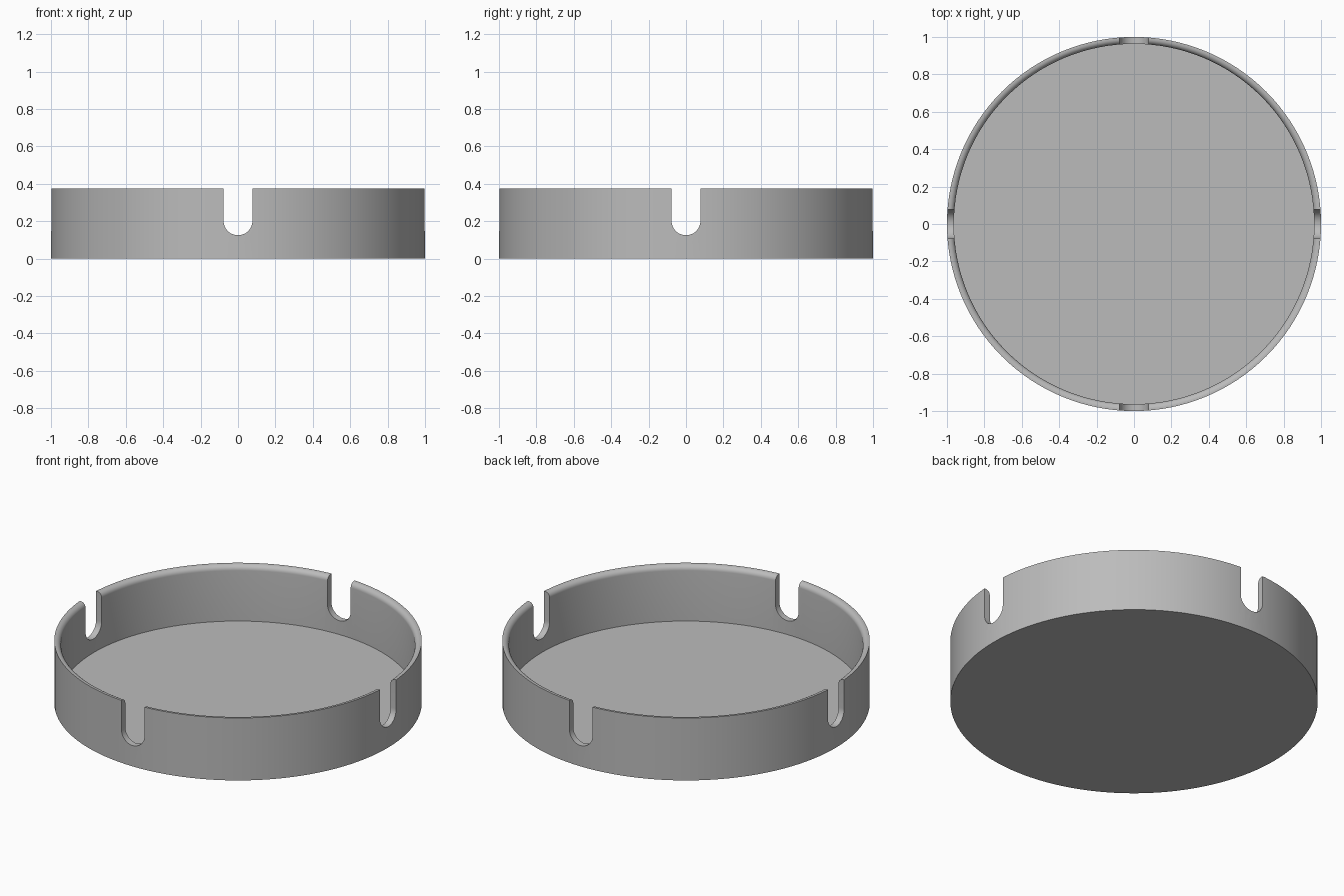
import bpy, bmesh, math
from mathutils import Matrix

cube = bpy.data.objects.get("Cube")
if cube:
    bpy.data.objects.remove(cube, do_unlink=True)

R, H = 1.0, 0.375            # outer radius, height
INNER, FLOOR = 0.963, 0.042  # inner radius, floor level
ROUND = 0.03                 # rounding of the inner rim
SLOT_R, SLOT_Z = 0.077, 0.202
SIDES = 128

grey = bpy.data.materials.new("plain grey")
grey.use_nodes = True
colour = (0.5, 0.5, 0.5, 1)
grey.diffuse_color = colour
grey.node_tree.nodes["Principled BSDF"].inputs["Base Color"].default_value = colour


def add_object(name, bm):
    bmesh.ops.recalc_face_normals(bm, faces=bm.faces)
    mesh = bpy.data.meshes.new(name)
    bm.to_mesh(mesh)
    bm.free()
    mesh.materials.append(grey)
    obj = bpy.data.objects.new(name, mesh)
    bpy.context.collection.objects.link(obj)
    return obj


# Round dish: a lathed wall profile with a rounded inner rim
profile = [(R, 0), (R, H)]
for i in range(9):
    a = math.pi / 2 * (1 + i / 8)
    # quarter circle from the flat top down to the inner wall
    profile.append((INNER + ROUND + ROUND * math.cos(a), H - ROUND + ROUND * math.sin(a)))
profile.append((INNER, FLOOR))

bm = bmesh.new()
rings = []
for r, z in profile:
    rings.append([bm.verts.new((r * math.cos(t), r * math.sin(t), z))
                  for t in (2 * math.pi * k / SIDES for k in range(SIDES))])
for low, high in zip(rings, rings[1:]):
    for k in range(SIDES):
        n = (k + 1) % SIDES
        bm.faces.new((low[k], low[n], high[n], high[k]))
bm.faces.new(rings[0])
bm.faces.new(rings[-1])
dish = add_object("round_dish", bm)


# Round-bottomed slots through the wall, one on each side
def slot_cutter(name, angle):
    bm = bmesh.new()
    outline = [(-SLOT_R, H + 0.1)]
    outline += [(SLOT_R * math.cos(a), SLOT_Z + SLOT_R * math.sin(a))
                for a in (math.pi * (1 + i / 24) for i in range(25))]
    outline.append((SLOT_R, H + 0.1))
    face = bm.faces.new([bm.verts.new((x, -1.2, z)) for x, z in outline])
    moved = bmesh.ops.extrude_face_region(bm, geom=[face])["geom"]
    bmesh.ops.translate(bm, vec=(0, 0.5, 0),
                        verts=[v for v in moved if isinstance(v, bmesh.types.BMVert)])
    bmesh.ops.transform(bm, matrix=Matrix.Rotation(angle, 4, "Z"), verts=bm.verts)
    return add_object(name, bm)


bpy.context.view_layer.objects.active = dish
for side, name in enumerate(("front", "left", "back", "right")):
    cutter = slot_cutter(name + "_slot_cutter", side * math.pi / 2)
    cut = dish.modifiers.new(name + "_slot", "BOOLEAN")
    cut.operation = "DIFFERENCE"
    cut.solver = "EXACT"
    cut.object = cutter
    cutter.hide_render = True
    bpy.ops.object.modifier_apply(modifier=cut.name)
    bpy.data.objects.remove(cutter, do_unlink=True)

# Smooth walls with crisp slot and floor edges
bpy.ops.object.select_all(action="DESELECT")
dish.select_set(True)
bpy.ops.object.shade_smooth_by_angle(angle=math.radians(30))
